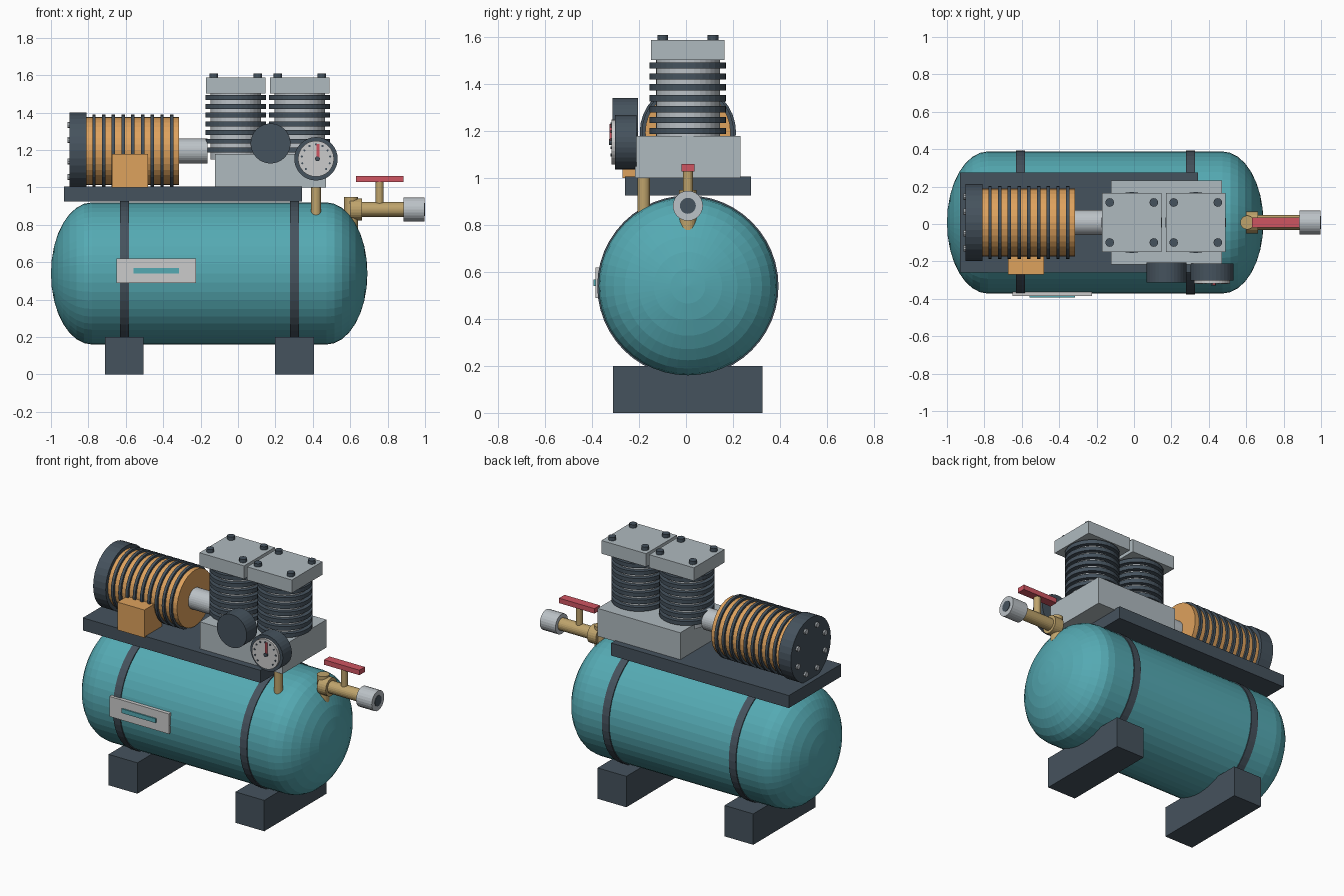
import bpy, bmesh
from math import pi, sin, cos
from mathutils import Matrix, Vector

if "Cube" in bpy.data.objects:
    bpy.data.objects.remove(bpy.data.objects["Cube"])

YC = 0.008  # shared centre line

def mat(name, *rgb):
    m = bpy.data.materials.new(name)
    m.diffuse_color = (*rgb, 1)
    m.use_nodes = True
    m.node_tree.nodes["Principled BSDF"].inputs["Base Color"].default_value = m.diffuse_color
    return m

TEAL = mat("teal_paint", .09, .40, .45)
DARK = mat("dark_steel", .06, .085, .11)
ORANGE = mat("orange_paint", .73, .36, .11)
BRASS = mat("brass", .52, .37, .15)
RED = mat("red_paint", .62, .09, .12)
GREY = mat("cast_grey", .43, .49, .52)
STEEL = mat("steel", .50, .54, .57)
WHITE = mat("white_face", .68, .68, .66)

def finish(name, bm, m):
    me = bpy.data.meshes.new(name)
    bmesh.ops.recalc_face_normals(bm, faces=bm.faces)
    bm.to_mesh(me)
    bm.free()
    me.materials.append(m)
    ob = bpy.data.objects.new(name, me)
    bpy.context.collection.objects.link(ob)
    return ob

def box(name, x, y, z, m):
    """Box from (min, max) pairs."""
    bm = bmesh.new()
    c = [(a + b) / 2 for a, b in (x, y, z)]
    s = [b - a for a, b in (x, y, z)]
    bmesh.ops.create_cube(bm, size=1, matrix=Matrix.Translation(c) @ Matrix.Diagonal((*s, 1)))
    return finish(name, bm, m)

def lathe(name, axis, origin, profile, m, seg=32):
    """Spin (position along axis, radius) points around an axis through origin."""
    bm = bmesh.new()
    d = "xyz".index(axis)
    rings = []
    for t, r in profile:
        ring = []
        for i in range(seg if r > 1e-5 else 1):
            a = 2 * pi * i / seg
            p = Vector(origin)
            p[d] = t
            p[(d + 1) % 3] += r * cos(a)
            p[(d + 2) % 3] += r * sin(a)
            ring.append(bm.verts.new(p))
        rings.append(ring)
    for a, b in zip(rings, rings[1:]):
        for i in range(seg):
            j = (i + 1) % seg
            if len(a) == 1:
                bm.faces.new((a[0], b[i], b[j]))
            elif len(b) == 1:
                bm.faces.new((a[i], a[j], b[0]))
            else:
                bm.faces.new((a[i], a[j], b[j], b[i]))
    for ring in (rings[0], rings[-1]):
        if len(ring) > 1:
            bm.faces.new(ring)
    return finish(name, bm, m)

def cyl(name, axis, origin, t0, t1, r, m, seg=32):
    return lathe(name, axis, origin, [(t0, r), (t1, r)], m, seg)

# Tank with elliptical ends
R, CAP, N = 0.38, 0.22, 8
TANK = (0, YC, 0.54)
arc = [(CAP * cos(pi / 2 * i / N), R * sin(pi / 2 * i / N)) for i in range(N + 1)]
arc[0] = (CAP, 0)
profile = [(-0.78 - t, r) for t, r in arc] + [(0.472 + t, r) for t, r in reversed(arc)]
lathe("tank", "x", TANK, profile, TEAL, 48)

# Straps and feet
for side, x in (("left", -0.607), ("right", 0.302)):
    cyl(f"{side}_strap", "x", TANK, x - 0.025, x + 0.025, 0.386, DARK, 48)
    box(f"{side}_foot", (x - 0.103, x + 0.103), (YC - 0.318, YC + 0.318), (0, 0.2), DARK)

# Front plate
box("plate", (-0.65, -0.225), (-0.386, -0.355), (0.49, 0.62), WHITE)
box("plate_bar", (-0.558, -0.315), (-0.394, -0.38), (0.54, 0.568), TEAL)

# Deck
box("deck", (-0.93, 0.343), (YC - 0.268, YC + 0.268), (0.925, 1.006), DARK)

# Motor with cooling fins, end cap and bolts
MOTOR = (0, YC, 1.195)
cyl("motor_body", "x", MOTOR, -0.85, -0.315, 0.182, ORANGE)
for i in range(9):
    x = -0.77 + i * 0.052
    cyl(f"motor_fin_{i}", "x", MOTOR, x - 0.009, x + 0.009, 0.196, DARK)
cyl("motor_end_cap", "x", MOTOR, -0.9, -0.81, 0.205, DARK)
for i in range(8):
    a = 2 * pi * (i + 0.5) / 8
    o = (0, YC + 0.15 * cos(a), 1.195 + 0.15 * sin(a))
    cyl(f"motor_bolt_{i}", "x", o, -0.912, -0.89, 0.017, STEEL, 10)
cyl("motor_shaft", "x", MOTOR, -0.33, -0.163, 0.067, STEEL)
box("junction_box", (-0.675, -0.482), (-0.27, -0.09), (1.0, 1.18), ORANGE)

# Crankcase and two finned pump cylinders
box("crankcase", (-0.122, 0.47), (YC - 0.225, YC + 0.225), (1.0, 1.18), GREY)
for n, x in enumerate((-0.012, 0.33)):
    o = (x, YC, 0)
    cyl(f"pump_cylinder_{n}", "z", o, 1.15, 1.51, 0.136, STEEL)
    for i in range(7):
        z = 1.2 + i * 0.0467
        cyl(f"pump_fin_{n}_{i}", "z", o, z - 0.013, z + 0.013, 0.163, DARK)
    box(f"pump_head_{n}", (x - 0.16, x + 0.16), (YC - 0.157, YC + 0.157), (1.503, 1.588), GREY)
    for sx in (-1, 1):
        for sy in (-1, 1):
            b = (x + sx * 0.118, YC + sy * 0.107, 0)
            cyl(f"head_bolt_{n}_{sx}_{sy}", "z", b, 1.57, 1.61, 0.023, DARK, 12)

# Air filter
cyl("air_filter", "y", (0.174, 0, 1.235), -0.312, -0.205, 0.107, DARK)

# Pressure gauge with face, ticks and needle
GX, GZ = 0.417, 1.153
cyl("gauge_stem", "z", (GX, -0.18, 0), 0.72, 1.1, 0.026, BRASS, 20)
cyl("gauge_body", "y", (GX, 0, GZ), -0.302, -0.21, 0.116, DARK)
cyl("gauge_face", "y", (GX, 0, GZ), -0.317, -0.29, 0.096, WHITE)
for i in range(11):
    a = -pi / 4 + 1.5 * pi * i / 10
    o = (GX + 0.077 * cos(a), 0, GZ + 0.077 * sin(a))
    cyl(f"gauge_tick_{i}", "y", o, -0.321, -0.31, 0.006, DARK, 8)
box("gauge_needle", (GX + 0.004, GX + 0.018), (-0.325, -0.31), (GZ, GZ + 0.078), RED)
cyl("gauge_hub", "y", (GX + 0.008, 0, GZ), -0.328, -0.31, 0.013, DARK, 12)

# Outlet valve
V = (0, YC, 0.882)
cyl("valve_riser", "z", (0.605, YC, 0), 0.78, 0.95, 0.037, BRASS, 24)
cyl("valve_collar", "x", V, 0.6, 0.663, 0.058, BRASS, 24)
cyl("valve_pipe", "x", V, 0.6, 0.9, 0.039, BRASS, 24)
cyl("valve_nozzle", "x", V, 0.885, 0.997, 0.064, STEEL, 24)
cyl("nozzle_bore", "x", V, 0.98, 1.0, 0.034, DARK, 20)
cyl("lever_stem", "z", (0.757, YC, 0), 0.9, 1.035, 0.021, BRASS, 16)
box("lever", (0.63, 0.884), (YC - 0.028, YC + 0.028), (1.028, 1.06), RED)
